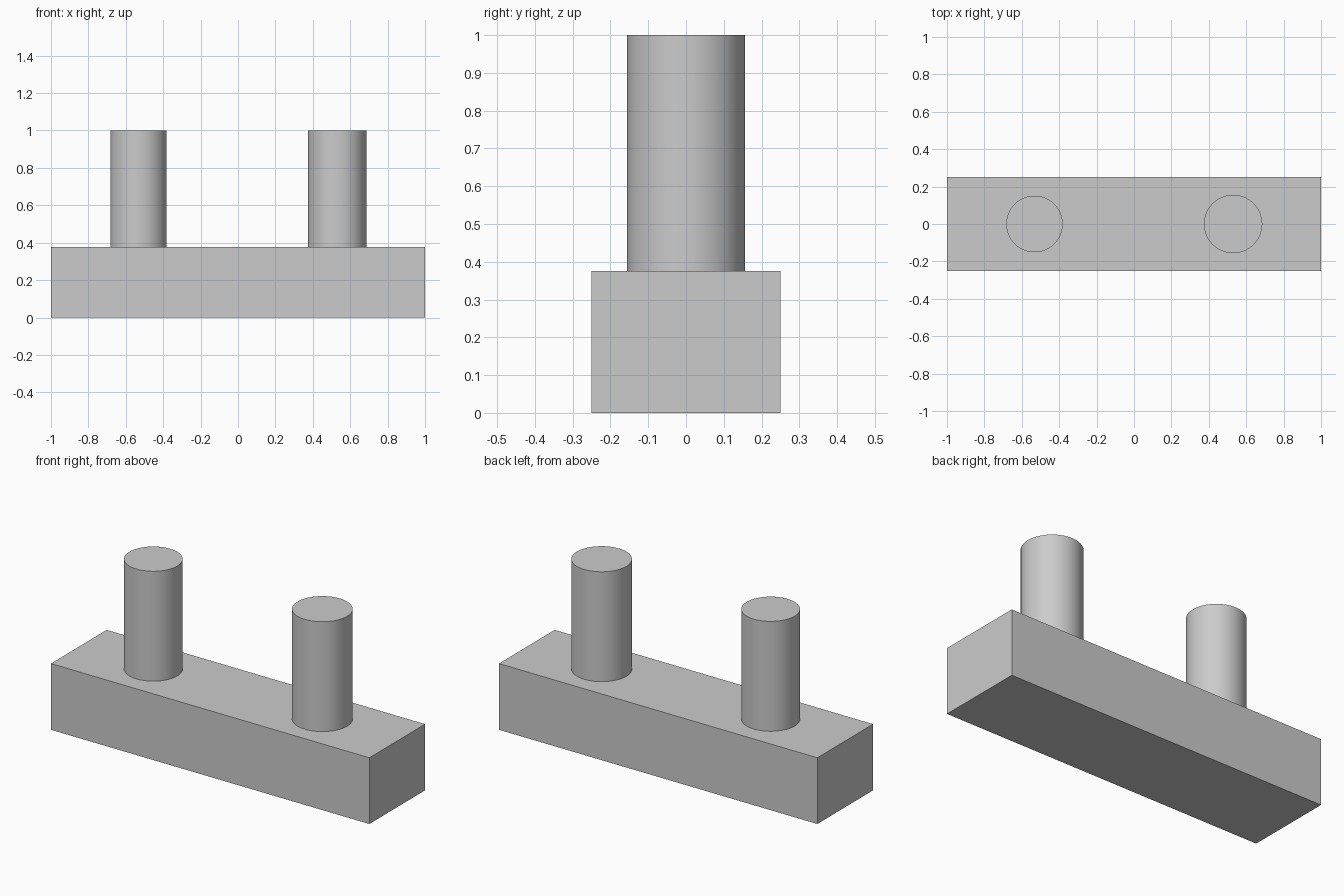
import bpy
import math

cube = bpy.data.objects.get("Cube")
if cube:
    bpy.data.objects.remove(cube, do_unlink=True)

BASE_HEIGHT = 0.376
TOP = 1.0

# Single plain grey
grey = bpy.data.materials.new("plain_grey")
grey.use_nodes = True
colour = (0.6, 0.6, 0.6, 1)
grey.diffuse_color = colour
grey.node_tree.nodes["Principled BSDF"].inputs["Base Color"].default_value = colour


def finish(name):
    obj = bpy.context.object
    obj.name = name
    obj.data.name = name
    obj.data.materials.append(grey)
    return obj


def add_peg(name, x, radius):
    """Upright round peg standing on the base block."""
    bpy.ops.mesh.primitive_cylinder_add(
        vertices=64, radius=radius, depth=TOP - BASE_HEIGHT,
        location=(x, 0, (TOP + BASE_HEIGHT) / 2))
    finish(name)
    bpy.ops.object.shade_smooth_by_angle(angle=math.radians(30))


# Rectangular base block
bpy.ops.mesh.primitive_cube_add(size=1, location=(0, 0, BASE_HEIGHT / 2))
base = finish("base_block")
base.scale = (2, 0.5, BASE_HEIGHT)
bpy.ops.object.transform_apply(location=False, rotation=False, scale=True)

# Two pegs, the left one slightly thicker
add_peg("right_peg", -0.532, 0.151)
add_peg("left_peg", 0.53, 0.156)
